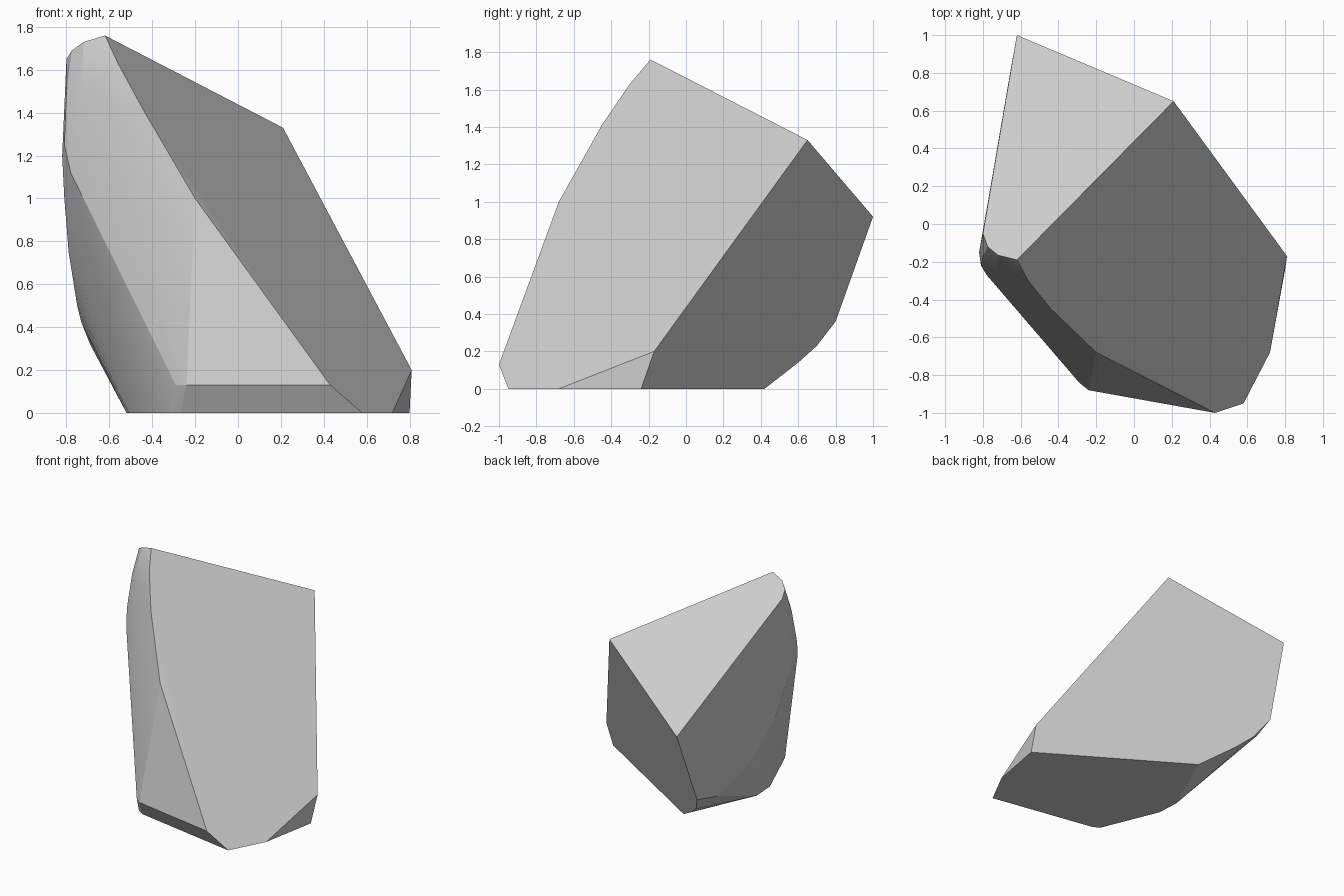
import bpy, bmesh, math

if "Cube" in bpy.data.objects:
    bpy.data.objects.remove(bpy.data.objects["Cube"])

# Corners of the cut stone: sharp planar cuts plus a rounded left edge
top_cut = [(-.62, 1.0, .92), (.21, .65, 1.33), (-.62, -.19, 1.76)]
top_round = [(-.72, -.165, 1.73), (-.775, -.12, 1.69), (-.80, -.05, 1.65)]
right_cut = [(.81, -.17, .20), (.72, -.68, 0), (.80, -.24, 0),
             (.58, -.95, 0), (.43, -1.0, .13)]
front_ridge = [(-.20, -.68, 1.0), (-.44, -.45, 1.41), (-.56, -.30, 1.63)]
front_foot = [(-.24, -.88, .13), (-.29, -.84, .13), (-.27, -.80, 0), (-.32, -.77, 0)]
left_round = [(-.73, -.25, 1.5), (-.80, -.17, 1.5), (-.78, -.27, 1.12),
              (-.81, -.22, 1.25), (-.82, -.15, 1.2), (-.81, -.10, 1.0),
              (-.79, .02, .75), (-.75, .25, .50), (-.73, .37, .42), (-.69, .60, .32)]
base_round = [(-.51, -.31, 0), (-.52, -.13, 0), (-.274, .42, 0),
              (-.474, .60, .14), (-.579, .70, .23), (-.656, .80, .36)]

# Wrap the corners in a closed convex stone
bm = bmesh.new()
for p in top_cut + top_round + right_cut + front_ridge + front_foot + left_round + base_round:
    bm.verts.new(p)
hull = bmesh.ops.convex_hull(bm, input=bm.verts[:])
spare = {v for v in hull["geom_interior"] + hull["geom_unused"]
         if isinstance(v, bmesh.types.BMVert) and not v.link_faces}
bmesh.ops.delete(bm, geom=list(spare), context='VERTS')

# Join nearly coplanar triangles into clean cut faces
bmesh.ops.dissolve_limit(bm, angle_limit=math.radians(2),
                         verts=bm.verts[:], edges=bm.edges[:])
bmesh.ops.recalc_face_normals(bm, faces=bm.faces[:])

mesh = bpy.data.meshes.new("rock")
bm.to_mesh(mesh)
bm.free()
rock = bpy.data.objects.new("rock", mesh)
bpy.context.collection.objects.link(rock)

# Plain grey stone
stone = bpy.data.materials.new("grey_stone")
stone.diffuse_color = (.6, .6, .6, 1)
stone.use_nodes = True
stone.node_tree.nodes["Principled BSDF"].inputs["Base Color"].default_value = stone.diffuse_color
mesh.materials.append(stone)

# Soften only the rounded edge, keep the cuts crisp
bpy.context.view_layer.objects.active = rock
rock.select_set(True)
bpy.ops.object.shade_smooth_by_angle(angle=math.radians(15))
